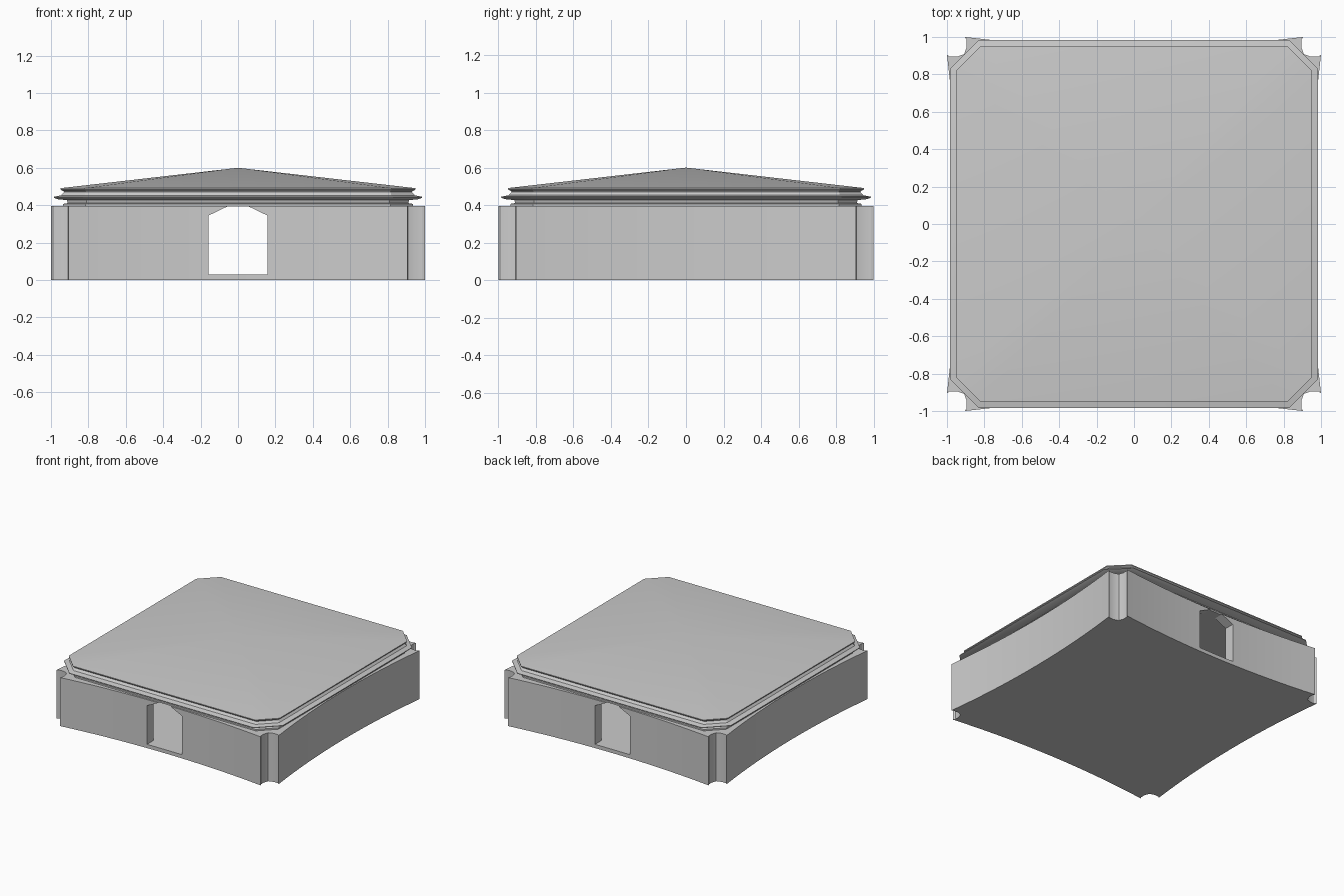
import bpy, bmesh, math

if "Cube" in bpy.data.objects:
    bpy.data.objects.remove(bpy.data.objects["Cube"])


def finish(bm, name):
    bmesh.ops.recalc_face_normals(bm, faces=bm.faces[:])
    me = bpy.data.meshes.new(name)
    bm.to_mesh(me)
    bm.free()
    ob = bpy.data.objects.new(name, me)
    bpy.context.collection.objects.link(ob)
    return ob


def loft(name, rings, apex=None):
    """Skin a stack of equal-length point rings, capping both ends."""
    bm = bmesh.new()
    vs = [[bm.verts.new(p) for p in ring] for ring in rings]
    n = len(vs[0])
    for a, b in zip(vs, vs[1:]):
        for i in range(n):
            j = (i + 1) % n
            bm.faces.new((a[i], a[j], b[j], b[i]))
    bm.faces.new(vs[0][::-1])
    if apex:
        top = bm.verts.new(apex)
        for i in range(n):
            bm.faces.new((vs[-1][i], vs[-1][(i + 1) % n], top))
    else:
        bm.faces.new(vs[-1])
    return finish(bm, name)


def four_sides(side):
    """Repeat the front side's plan points around the four sides."""
    pts = []
    for k in range(4):
        c, s = round(math.cos(k * math.pi / 2)), round(math.sin(k * math.pi / 2))
        pts += [(c * x - s * y, s * x + c * y) for x, y in side]
    return pts


def at(plan, z):
    return [(x, y, z) for x, y in plan]


def octagon(r, c, z):
    return at(four_sides([(-c, -r), (c, -r)]), z)


def smooth(ob, angle=25):
    bpy.ops.object.select_all(action='DESELECT')
    ob.select_set(True)
    bpy.context.view_layer.objects.active = ob
    bpy.ops.object.shade_smooth_by_angle(angle=math.radians(angle))


def cut(ob, cutter):
    m = ob.modifiers.new("cut", 'BOOLEAN')
    m.operation = 'DIFFERENCE'
    m.solver = 'EXACT'
    m.object = cutter
    bpy.context.view_layer.objects.active = ob
    ob.select_set(True)
    bpy.ops.object.modifier_apply(modifier=m.name)
    bpy.data.objects.remove(cutter)


# Walls and floor: shallow concave sides meeting at notched corners
N = 18
side = []
for i in range(N + 1):
    x = -0.905 + 1.81 * i / N
    side.append((x, -0.945 - 0.055 * (x / 0.905) ** 2))
side += [(0.895, -0.985), (0.895, -0.945), (0.908, -0.908),
         (0.945, -0.895), (0.985, -0.895)]
plan = four_sides(side)
walls = loft("walls", [at(plan, 0), at(plan, 0.395)])

# Hollow room above the floor slab
cut(walls, loft("room_cutter", [octagon(0.865, 0.78, 0.03), octagon(0.865, 0.78, 0.5)]))

# Front and back doorways with angled heads
door = [(-0.157, 0.03), (0.157, 0.03), (0.157, 0.345), (0.055, 0.394),
        (0.055, 0.45), (-0.055, 0.45), (-0.055, 0.394), (-0.157, 0.345)]
cut(walls, loft("door_cutter", [[(x, y, z) for x, z in door] for y in (-1.2, 1.2)]))
smooth(walls)

# Cornice: stacked mouldings with clipped corners (radius, corner start, height)
profile = [(0.935, 0.815, 0.394), (0.935, 0.815, 0.407), (0.91, 0.81, 0.411),
           (0.915, 0.81, 0.427), (0.965, 0.825, 0.432), (0.985, 0.83, 0.440),
           (0.985, 0.83, 0.445), (0.945, 0.82, 0.453), (0.93, 0.815, 0.470),
           (0.935, 0.815, 0.478)]
cornice = loft("cornice", [octagon(*p) for p in profile])
smooth(cornice)

# Roof: low clipped-corner pyramid
roof = loft("roof", [octagon(0.935, 0.815, 0.476), octagon(0.95, 0.82, 0.484),
                     octagon(0.95, 0.82, 0.491)], apex=(0, 0, 0.60))
smooth(roof)
